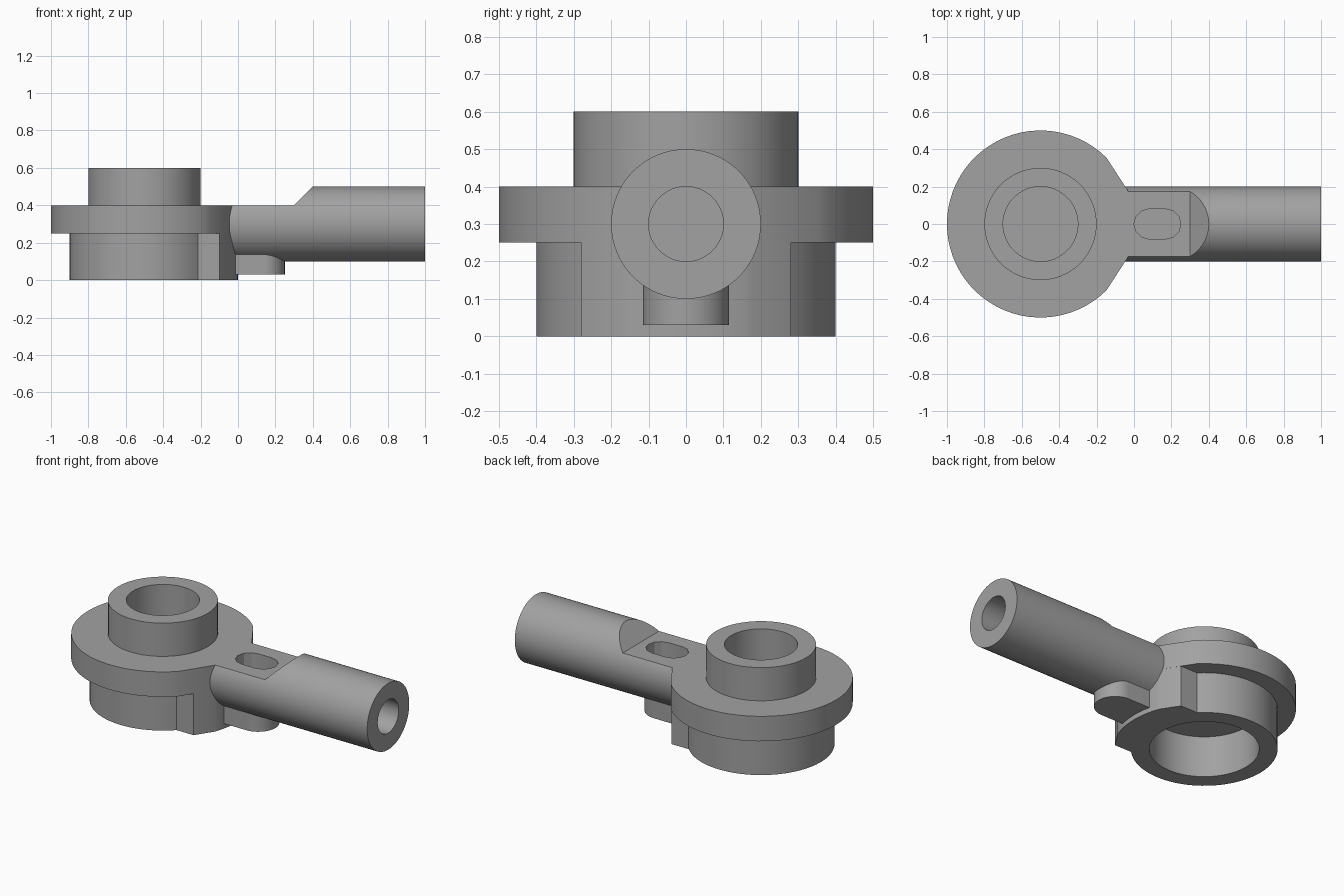
import bpy, bmesh
from math import sin, cos, pi, radians, hypot, atan2
from mathutils import Matrix

if "Cube" in bpy.data.objects:
    bpy.data.objects.remove(bpy.data.objects["Cube"])

RING_X = -0.5     # axis of the round plate
BAR_Z = 0.3       # axis of the bar

grey = bpy.data.materials.new("plain grey")
grey.use_nodes = True
colour = (0.36, 0.36, 0.36, 1)
grey.diffuse_color = colour
grey.node_tree.nodes["Principled BSDF"].inputs["Base Color"].default_value = colour


def arc(cx, cy, r, start, end, steps):
    """Points along an arc, both ends included (degrees)."""
    angles = [radians(start + (end - start) * i / steps) for i in range(steps + 1)]
    return [(cx + r * cos(a), cy + r * sin(a)) for a in angles]


def circle(cx, cy, r, steps=64):
    return arc(cx, cy, r, 0, 360, steps)[:-1]


def prism(name, outline, low, high, matrix=Matrix()):
    """Extrude a closed outline from low to high along local z."""
    bm = bmesh.new()
    face = bm.faces.new([bm.verts.new((x, y, low)) for x, y in outline])
    new = bmesh.ops.extrude_face_region(bm, geom=[face])["geom"]
    moved = [v for v in new if isinstance(v, bmesh.types.BMVert)]
    bmesh.ops.translate(bm, verts=moved, vec=(0, 0, high - low))
    bm.transform(matrix)
    bmesh.ops.recalc_face_normals(bm, faces=bm.faces)
    mesh = bpy.data.meshes.new(name)
    bm.to_mesh(mesh)
    bm.free()
    mesh.materials.append(grey)
    obj = bpy.data.objects.new(name, mesh)
    bpy.context.collection.objects.link(obj)
    return obj


def select(obj):
    bpy.ops.object.select_all(action="DESELECT")
    obj.select_set(True)
    bpy.context.view_layer.objects.active = obj


def finish(obj, *cutters):
    """Cut the part, then smooth its round sides."""
    select(obj)
    for cutter in cutters:
        mod = obj.modifiers.new("cut", "BOOLEAN")
        mod.operation, mod.solver, mod.object = "DIFFERENCE", "EXACT", cutter
        bpy.ops.object.modifier_apply(modifier=mod.name)
        bpy.data.objects.remove(cutter)
    bpy.ops.object.shade_smooth_by_angle(angle=radians(25))


# Round plate, drawn in to the width of the bar
neck = arc(RING_X, 0, 0.5, -21, 21, 12)
plate = prism("round_plate", neck + arc(RING_X, 0, 0.5, 45, 315, 52), 0.25, 0.4)
finish(plate)

# Hollow stud on top
stud = prism("hollow_stud", circle(RING_X, 0, 0.3), 0.4, 0.6)
finish(stud, prism("stud_bore", circle(RING_X, 0, 0.2), 0.35, 0.7))

# Lower tube with the block that carries the bar
edge = 44.4
block = [(-0.1, -0.28)] + neck + [(-0.1, 0.28)]
tube = prism("lower_tube", block + arc(RING_X, 0, 0.4, edge, 360 - edge, 52), 0, 0.25)
finish(tube, prism("tube_bore", circle(RING_X, 0, 0.3), -0.1, 0.35))

# Bar lying along x, with flattened root, end bore and slot
along_x = Matrix.Translation((0, 0, BAR_Z)) @ Matrix.Rotation(pi / 2, 4, "Y")
along_y = Matrix.Rotation(pi / 2, 4, "X")
bar = prism("bar", circle(0, 0, 0.2), -0.1, 1, along_x)
relief = prism("relief", [(-0.2, 0.4), (0.3, 0.4), (0.45, 0.55), (-0.2, 0.55)],
               -0.3, 0.3, along_y)
end_bore = prism("end_bore", circle(0, 0, 0.1, 48), 0.6, 1.1, along_x)
slot_outline = (arc(0.17, 0, 0.08, -90, 90, 6) + arc(0.08, 0, 0.08, 90, 270, 6))
slot = prism("slot", slot_outline, 0.15, 0.6)
finish(bar, relief, end_bore, slot)

# Rounded lug under the bar
lug_outline = [(-0.05, -0.115)] + arc(0.135, 0, 0.115, -90, 90, 24) + [(-0.05, 0.115)]
finish(prism("lug", lug_outline, 0.03, 0.148))
